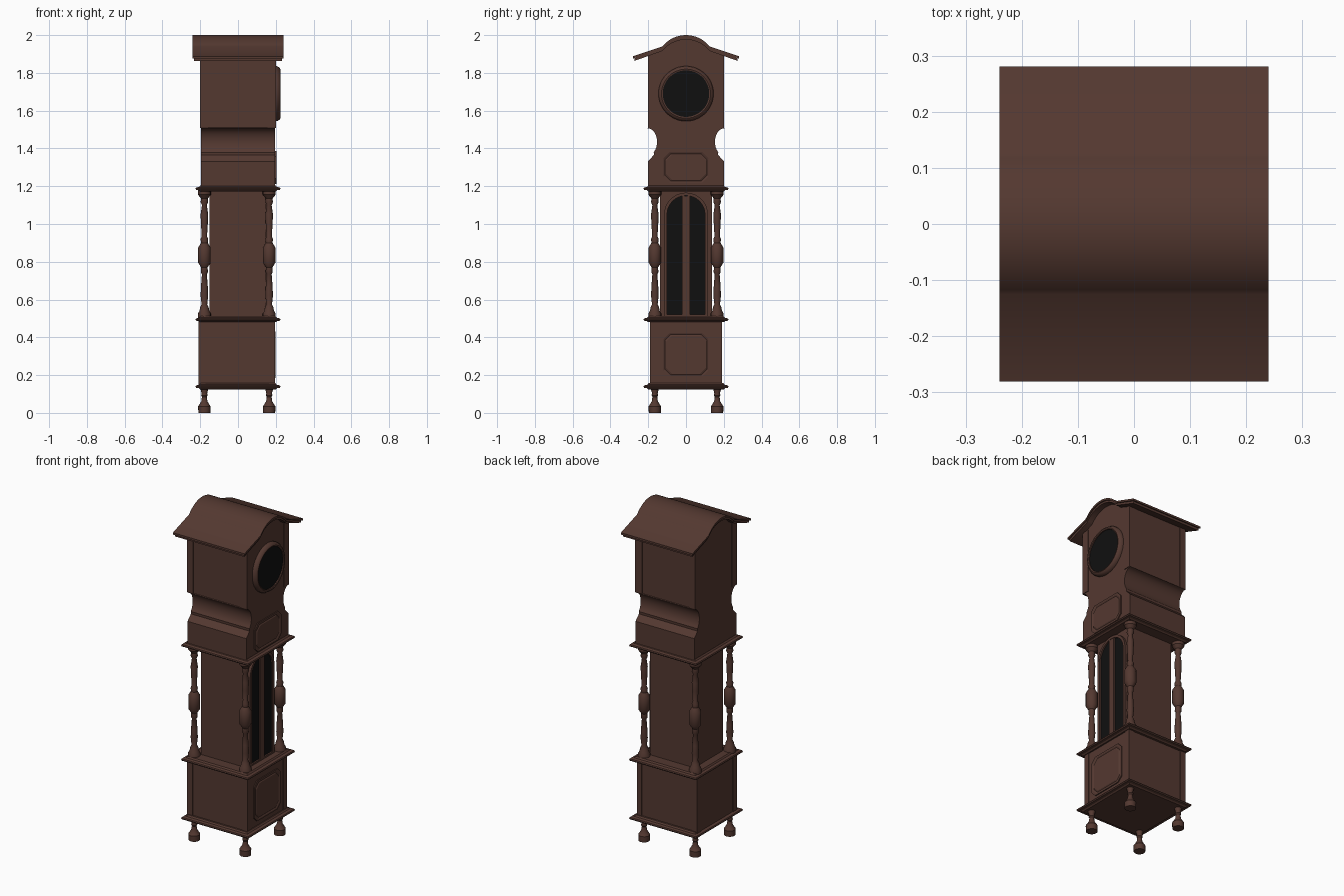
import bpy, bmesh, math
from mathutils import Matrix

if "Cube" in bpy.data.objects:
    bpy.data.objects.remove(bpy.data.objects["Cube"])


def material(name, rgb):
    m = bpy.data.materials.new(name)
    m.diffuse_color = (*rgb, 1)
    m.use_nodes = True
    m.node_tree.nodes["Principled BSDF"].inputs["Base Color"].default_value = m.diffuse_color
    return m


WOOD = material("dark brown wood", (0.088, 0.040, 0.030))
BLACK = material("black glass", (0.005, 0.005, 0.005))


def finish(name, bm, mat=WOOD, smooth=False):
    bmesh.ops.recalc_face_normals(bm, faces=bm.faces)
    me = bpy.data.meshes.new(name)
    bm.to_mesh(me)
    bm.free()
    me.materials.append(mat)
    ob = bpy.data.objects.new(name, me)
    bpy.context.collection.objects.link(ob)
    if smooth:
        bpy.ops.object.select_all(action='DESELECT')
        ob.select_set(True)
        bpy.context.view_layer.objects.active = ob
        bpy.ops.object.shade_smooth_by_angle(angle=math.radians(35))
    return ob


def loft(name, loops, mat=WOOD, smooth=False, closed=False):
    """Skin a list of equal-length vertex loops, capping the ends unless closed."""
    bm = bmesh.new()
    rows = [[bm.verts.new(p) for p in loop] for loop in loops]
    n = len(rows[0])
    for a, b in zip(rows, rows[1:] + (rows[:1] if closed else [])):
        for i in range(n):
            j = (i + 1) % n
            bm.faces.new((a[i], a[j], b[j], b[i]))
    if not closed:
        bm.faces.new(rows[0])
        bm.faces.new(rows[-1])
    return finish(name, bm, mat, smooth)


def prism(name, poly, x0, x1, mat=WOOD, smooth=False):
    return loft(name, [[(x, y, z) for y, z in poly] for x in (x0, x1)], mat, smooth)


def box(name, x0, x1, y0, y1, z0, z1):
    return prism(name, [(y0, z0), (y1, z0), (y1, z1), (y0, z1)], x0, x1)


def turned(name, profile, loc, mat=WOOD, along_x=False, n=16):
    loops = [[(r * math.cos(2 * math.pi * i / n), r * math.sin(2 * math.pi * i / n), z)
              for i in range(n)] for r, z in profile]
    ob = loft(name, loops, mat, True)
    if along_x:
        ob.data.transform(Matrix.Rotation(math.pi / 2, 4, 'Y'))
    ob.data.transform(Matrix.Translation(loc))
    return ob


def moulding(name, z0):
    prof = [(0.200, 0), (0.207, 0.006), (0.222, 0.008), (0.225, 0.014),
            (0.222, 0.020), (0.205, 0.024), (0.198, 0.032)]
    loft(name, [[(-h, -h, z0 + z), (h, -h, z0 + z), (h, h, z0 + z), (-h, h, z0 + z)]
                for h, z in prof])


def octagon(hy, z0, z1, c):
    return [(-hy + c, z0), (hy - c, z0), (hy, z0 + c), (hy, z1 - c),
            (hy - c, z1), (-hy + c, z1), (-hy, z1 - c), (-hy, z0 + c)]


def raised_panel(name, z0, z1, x):
    steps = [(0, 0), (0, 0.006), (0.009, 0.006), (0.016, 0.002), (0.022, 0.006)]
    loft(name, [[(x + dx, y, z) for y, z in octagon(0.127 - d, z0 + d, z1 - d, 0.03)]
                for d, dx in steps])


# Feet and columns at the four corners
FOOT = [(0.032, 0), (0.033, 0.035), (0.026, 0.045), (0.016, 0.062), (0.013, 0.085),
        (0.017, 0.092), (0.015, 0.105), (0.022, 0.13)]
COLUMN = [(0.034, 0.50), (0.034, 0.525), (0.026, 0.54), (0.022, 0.56), (0.015, 0.575),
          (0.020, 0.62), (0.018, 0.67), (0.013, 0.735), (0.019, 0.745), (0.017, 0.77),
          (0.033, 0.795), (0.033, 0.875), (0.018, 0.90), (0.020, 0.92), (0.014, 0.935),
          (0.018, 1.0), (0.020, 1.05), (0.013, 1.10), (0.020, 1.115), (0.018, 1.135),
          (0.034, 1.155), (0.034, 1.185)]
for x, xn in ((-0.178, "back"), (0.165, "front")):
    for y, yn in ((-0.165, "left"), (0.165, "right")):
        turned(f"foot_{xn}_{yn}", FOOT, (x, y, 0))
        turned(f"column_{xn}_{yn}", COLUMN, (x, y, 0))

# Mouldings between the stages
moulding("base_moulding", 0.125)
moulding("waist_moulding", 0.480)
moulding("shoulder_moulding", 1.173)

# Lower cabinet with corner posts and front panel
box("lower_cabinet", -0.205, 0.192, -0.187, 0.187, 0.14, 0.49)
for x0, x1 in ((-0.208, -0.172), (0.165, 0.196)):
    for s in (-1, 1):
        a, b = sorted((s * 0.155, s * 0.191))
        box("lower_corner_post", x0, x1, a, b, 0.14, 0.49)
raised_panel("lower_panel", 0.185, 0.43, 0.192)

# Middle case with arched glazed door
box("middle_case", -0.152, 0.147, -0.137, 0.137, 0.50, 1.19)


def arch(r, z0, zc=1.05, n=24):
    return [(-r, z0), (r, z0)] + [(r * math.cos(math.pi * i / n), zc + r * math.sin(math.pi * i / n))
                                  for i in range(n + 1)]


outer, inner = arch(0.116, 0.508), arch(0.10, 0.522)
outer.pop(2)
inner.pop(2)
outer.insert(2, (0.116, 1.05))
inner.insert(2, (0.10, 1.05))
prism("door_glass", arch(0.105, 0.51)[:], 0.146, 0.154, BLACK)
loft("door_frame", [[(0.146, y, z) for y, z in outer], [(0.163, y, z) for y, z in outer],
                    [(0.163, y, z) for y, z in inner], [(0.146, y, z) for y, z in inner]], closed=True)
box("door_mullion", 0.146, 0.163, -0.021, 0.021, 0.515, 1.148)

# Upper case: straight plinth, concave neck, dial box with arched top
half = [(0.202, 1.19), (0.202, 1.332), (0.170, 1.365)]
half += [(0.203 - 0.05 * math.cos(math.radians(a)), 1.435 + 0.072 * math.sin(math.radians(a)))
         for a in range(-50, 91, 14)]
half += [(0.197, 1.51), (0.197, 1.905), (0.125, 1.93)]
ARC = [(0.16 * math.sin(t), 1.84 + 0.16 * math.cos(t))
       for t in [math.radians(-51.4 + 102.8 * i / 24) for i in range(25)]]
top = [(y, z - 0.012) for y, z in reversed(ARC)]
prism("upper_case", half[:-1] + top + [(-y, z) for y, z in reversed(half[:-1])],
      -0.197, 0.197, smooth=True)
for x0, x1 in ((-0.201, -0.16), (0.155, 0.201)):
    for s in (-1, 1):
        a, b = sorted((s * 0.155, s * 0.201))
        box("dial_corner_post", x0, x1, a, b, 1.508, 1.895)
raised_panel("upper_panel", 1.212, 1.387, 0.197)

# Dial and bezel
turned("dial_bezel", [(0.146, 0), (0.146, 0.008), (0.138, 0.022), (0.130, 0.026), (0.123, 0.024),
                      (0.123, 0.012)], (0.198, 0, 1.69), along_x=True, n=48)
turned("dial", [(0.124, 0), (0.124, 0.007)], (0.208, 0, 1.69), BLACK, True, 48)


# Roof: arched centre with sloping eaves, in two layers
def roof(name, hx, hy, drop, thick):
    line = [(-hy, 1.888)] + ARC + [(hy, 1.888)]
    poly = [(y, z - drop) for y, z in line] + [(y, z - drop - thick) for y, z in reversed(line)]
    prism(name, poly, -hx, hx, smooth=True)


roof("roof_upper", 0.240, 0.281, 0, 0.012)
roof("roof_lower", 0.233, 0.272, 0.010, 0.014)
